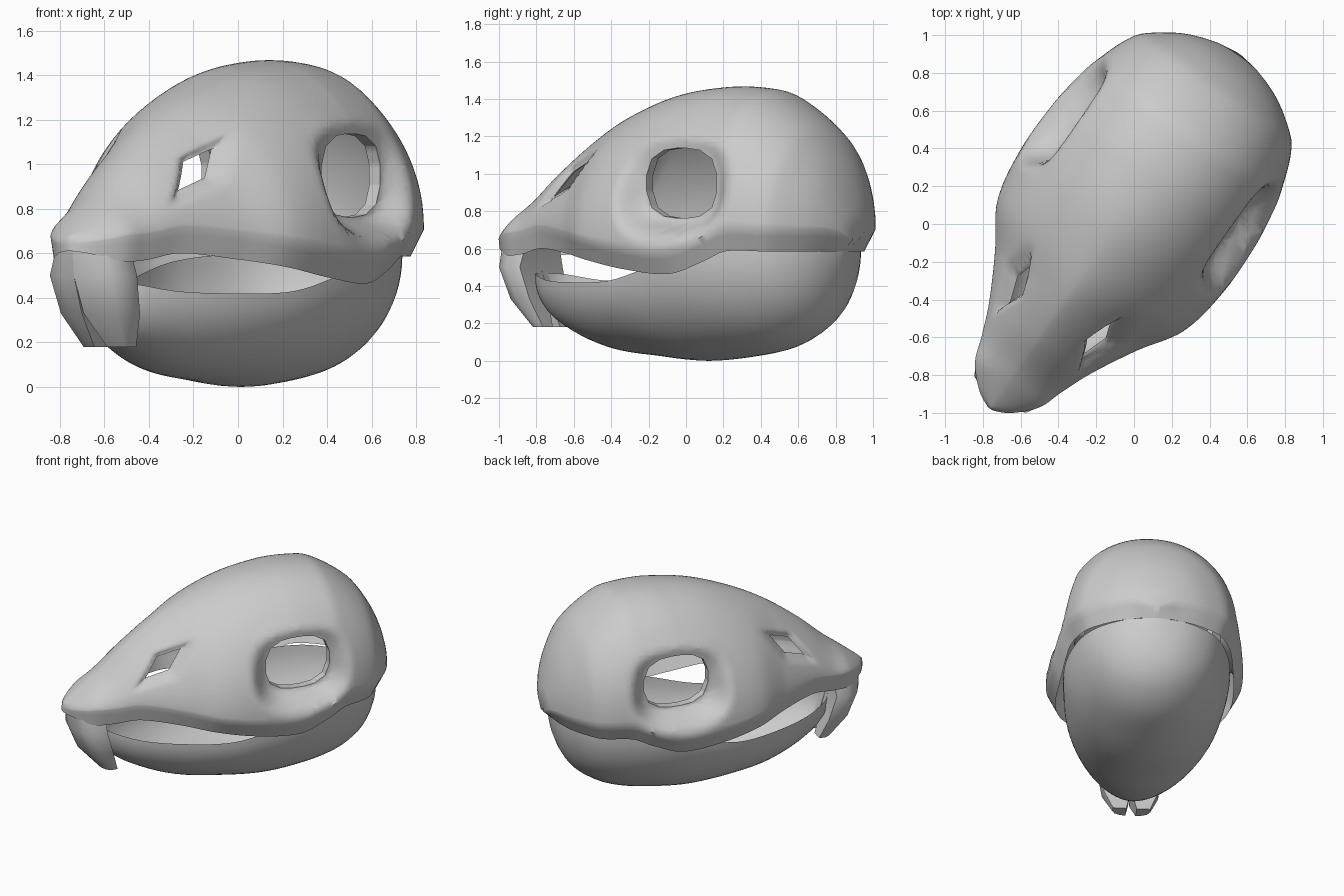
import bpy, bmesh, math
from mathutils import Matrix, Vector

if "Cube" in bpy.data.objects:
    bpy.data.objects.remove(bpy.data.objects["Cube"])

# the whole skull is turned about z; local x = sideways, local -y = snout
PLACE = Matrix.Translation((0.1, 0.25, 0)) @ Matrix.Rotation(math.radians(-35), 4, 'Z')


def finish(name, bm, angle=60):
    bmesh.ops.recalc_face_normals(bm, faces=bm.faces)
    me = bpy.data.meshes.new(name)
    bm.to_mesh(me)
    bm.free()
    ob = bpy.data.objects.new(name, me)
    bpy.context.collection.objects.link(ob)
    me.transform(PLACE)
    bpy.ops.object.select_all(action='DESELECT')
    ob.select_set(True)
    bpy.context.view_layer.objects.active = ob
    bpy.ops.object.shade_smooth_by_angle(angle=math.radians(angle))
    return ob


def resample(stations, step):
    """Smooth curve through the stations (cubic with finite-difference slopes)."""
    def slope(i, c):
        a, b = stations[max(0, i - 1)], stations[min(len(stations) - 1, i + 1)]
        return (b[c] - a[c]) / (b[0] - a[0])
    out = []
    for i, (a, b) in enumerate(zip(stations, stations[1:])):
        h = b[0] - a[0]
        k = max(1, math.ceil(h / step))
        for j in range(k):
            t = j / k
            row = [a[0] + h * t]
            for c in range(1, len(a)):
                row.append((2 * t**3 - 3 * t**2 + 1) * a[c] + (3 * t**2 - 2 * t**3) * b[c]
                           + h * ((t**3 - 2 * t**2 + t) * slope(i, c)
                                  + (t**3 - t**2) * slope(i + 1, c)))
            out.append(row)
    return out + [stations[-1]]


def loft(rows, closed=False):
    bm = bmesh.new()
    grid = [[bm.verts.new(p) for p in row] for row in rows]
    n = len(rows[0])
    for a, b in zip(grid, grid[1:]):
        for i in range(n if closed else n - 1):
            j = (i + 1) % n
            bm.faces.new((a[i], a[j], b[j], b[i]))
    bm.faces.new(grid[0])
    bm.faces.new(grid[-1])
    return bm


def arch(w, y, z_side, z_top, n, count):
    pts = []
    for i in range(count + 1):
        a = math.pi * (i / count - 0.5)
        s, c = math.sin(a), max(0, math.cos(a))
        pts.append((math.copysign(w * abs(s) ** (2 / n), s), y,
                    z_side + (z_top - z_side) * c ** (2 / n)))
    return pts


# cranium and snout: position, half width, ridge height, lower rim height
SKULL = [(-1.5, .015, .67, .61), (-1.465, .09, .70, .60), (-1.35, .205, .79, .565),
         (-1.22, .255, .89, .57), (-1.05, .325, 1.04, .60),
         (-.8, .46, 1.22, .575), (-.58, .6, 1.33, .54), (-.3, .655, 1.425, .49),
         (0, .655, 1.465, .465), (.2, .63, 1.46, .53), (.33, .6, 1.43, .585),
         (.56, .505, 1.27, .585), (.66, .39, 1.13, .585), (.73, .27, .98, .585),
         (.78, .12, .80, .585), (.795, .02, .70, .585)]
rows = []
for y, w, zt, zr in resample(SKULL, .03):
    n = 1.6 + .5 * min(1, max(0, (y + .8) / .8))
    zw = zr + min(.12, (zt - zr) / 2)
    low = []
    for f in (1, .67, .33):    # the rim tucks in below the widest line
        yy = y - max(0, y - .3) * .13 * f
        low.append(((1 - .1 * f) * w, yy, zw + (zr - zw) * f))
    rows.append([(-x, b, c) for x, b, c in low] + arch(w, y, zw, zt, n, 64) + low[::-1])
bm = loft(rows)


# openings measured in side view, 1 at the edge of the hole
def eye(y, z):
    return (abs(y / .23) ** 2.8 + abs(z / .187) ** 2.8) ** (1 / 2.8)


def slit(y, z):
    s, t = .79 * y + .61 * z, -.61 * y + .79 * z
    return abs(s) / .16 + abs(t) / .045


EYE_RING = [2 * math.pi * (i + .5) / 16 for i in range(16)]
SLIT_RING = [math.atan2(.61, .79) + i * math.pi / 2 for i in range(4)]
for norm, cy, cz, ring, reach, lip in ((eye, .01, .95, EYE_RING, 1.65, .06),
                                       (slit, -.87, .975, SLIT_RING, 1.9, .015)):
    def radius(co):
        return norm(co.y - cy, co.z - cz)
    # cut the outline into the shell and open it
    ring = [Vector((0, math.cos(a), math.sin(a))) / norm(math.cos(a), math.sin(a)) for a in ring]
    mid = Vector((0, cy, cz))
    for a, b in zip(ring, ring[1:] + ring[:1]):
        near = [f for f in bm.faces if abs(f.calc_center_median().x) > .08
                and radius(f.calc_center_median()) < 1.5]
        geom = near + list({e for f in near for e in f.edges}) + list({v for f in near for v in f.verts})
        bmesh.ops.bisect_plane(bm, geom=geom, dist=1e-5, plane_co=mid + a,
                               plane_no=(b - a).cross(Vector((1, 0, 0))))

    def inside(p):
        d = Vector((0, p.y - cy, p.z - cz))
        return all((b - a).cross(d - a).x > 0 for a, b in zip(ring, ring[1:] + ring[:1]))
    hole = [f for f in bm.faces if abs(f.calc_center_median().x) > .08
            and inside(f.calc_center_median())]
    bmesh.ops.delete(bm, geom=hole, context='FACES')
    # funnel around the hole, then a lip turned inward
    for v in bm.verts:
        r = radius(v.co)
        if r < reach and abs(v.co.x) > .08:
            t = min(1, (reach - r) / (reach - 1))
            t = t * t * (3 - 2 * t)
            target = .49 if norm is eye else abs(v.co.x) - .045
            v.co.x = math.copysign(abs(v.co.x) * (1 - t) + target * t, v.co.x)
    edge = [e for e in bm.edges if e.is_boundary and all(radius(v.co) < 1.2 for v in e.verts)]
    for v in bmesh.ops.extrude_edge_only(bm, edges=edge)['geom']:
        if isinstance(v, bmesh.types.BMVert):
            v.co.x -= math.copysign(lip, v.co.x)
finish("cranium", bm)

# lower jaw bowl: position, half width, bottom height, rim height
JAW = [(-1.24, .04, .40, .47), (-1.2, .13, .29, .465), (-1.03, .26, .17, .43),
       (-.75, .40, .065, .42), (-.45, .50, .025, .43), (-.165, .55, 0, .50),
       (.1, .56, .02, .56), (.35, .50, .065, .59), (.52, .415, .15, .59),
       (.62, .31, .25, .59), (.69, .18, .40, .59), (.725, .03, .56, .59)]
finish("lower_jaw", loft([arch(w, y, zr, zb, 2.0, 32)
                          for y, w, zb, zr in resample(JAW, .06)]))

# front teeth: height, front, back, inner side, outer side
TOOTH = [(.66, -1.47, -1.24, 0, .15), (.5, -1.46, -1.25, 0, .21),
         (.33, -1.39, -1.20, .005, .19), (.18, -1.25, -1.15, .035, .13)]
for side, name in ((1, "right_front_tooth"), (-1, "left_front_tooth")):
    rows = []
    for z, f, b, i, o in TOOTH:
        d, w = b - f, o - i
        rows.append([(side * x, y, z) for x, y in
                     ((i, b), (i, f), (i + .35 * w, f + .05 * d), (i + .8 * w, f + .25 * d),
                      (o, f + .6 * d), (i + .95 * w, b))])
    finish(name, loft(rows, closed=True), 40)
